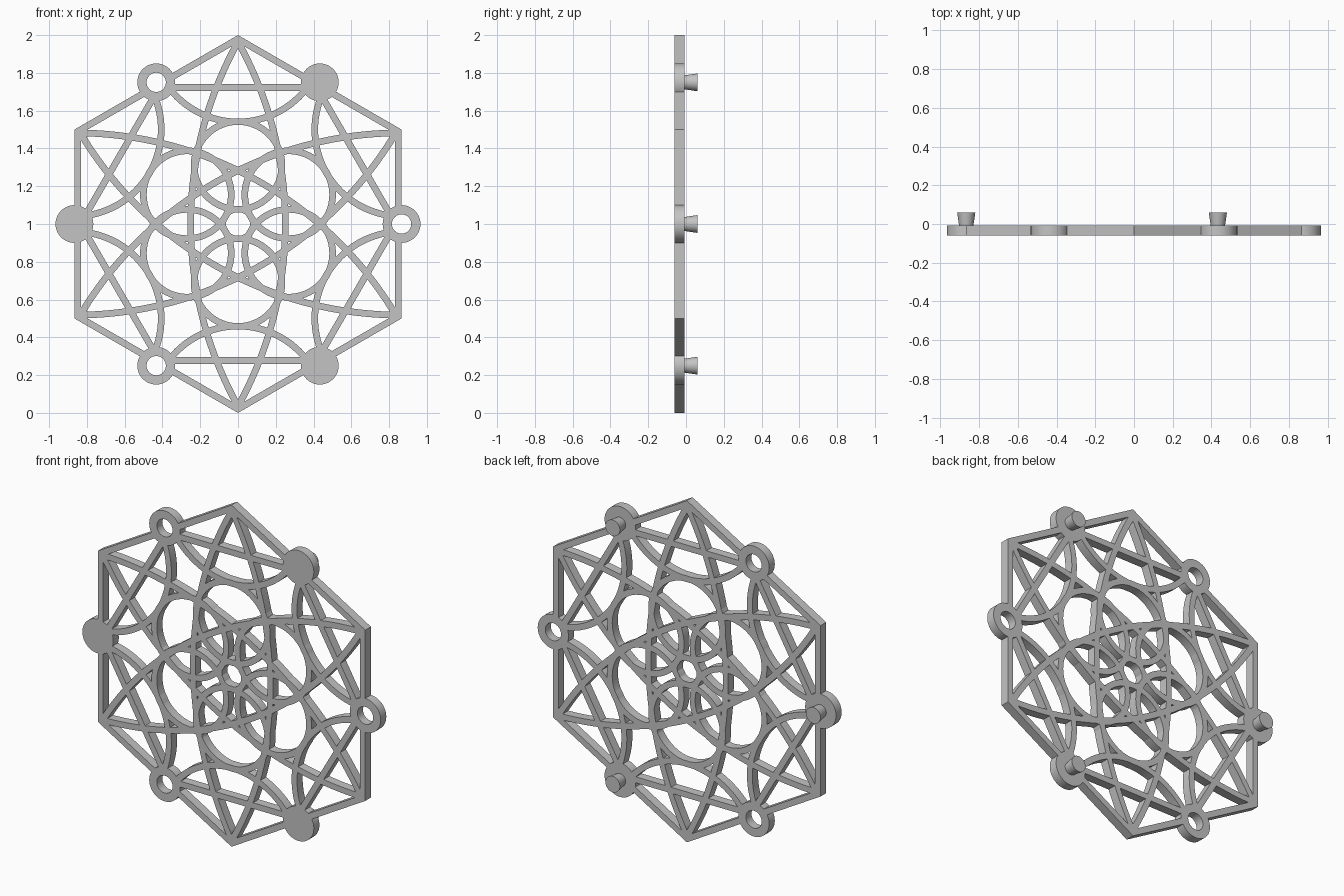
import bpy, bmesh, math
from math import radians, cos, sin, acos, degrees

cube = bpy.data.objects.get("Cube")
if cube:
    bpy.data.objects.remove(cube, do_unlink=True)

FRONT, BACK, PEG_TIP = -0.06, -0.008, 0.06
BAR = 0.035                      # width of every lattice bar
APOTHEM = cos(radians(30))

grey = bpy.data.materials.new("plain grey")
grey.use_nodes = True
colour = (0.55, 0.55, 0.55, 1)
grey.diffuse_color = colour
grey.node_tree.nodes["Principled BSDF"].inputs["Base Color"].default_value = colour


def polar(r, a, centre=(0, 0)):
    return (centre[0] + r * cos(radians(a)), centre[1] + r * sin(radians(a)))


def turn(p, a):
    c, s = cos(radians(a)), sin(radians(a))
    return (p[0] * c - p[1] * s, p[0] * s + p[1] * c)


def arc(centre, r, start, end, n):
    return [polar(r, start + (end - start) * i / n, centre) for i in range(n + 1)]


def strip(bm, outer, inner, angle=0, closed=False):
    """Solid bar between two matching outlines, turned about the middle."""
    rows = []
    for p, q in zip(outer, inner):
        p, q = turn(p, angle), turn(q, angle)
        rows.append([bm.verts.new((v[0], y, v[1] + 1))
                     for v, y in ((p, FRONT), (q, FRONT), (q, BACK), (p, BACK))])
    pairs = list(zip(rows, rows[1:]))
    if closed:
        pairs.append((rows[-1], rows[0]))
    else:
        bm.faces.new(rows[0])
        bm.faces.new(rows[-1])
    for a, b in pairs:
        for i in range(4):
            j = (i + 1) % 4
            bm.faces.new((a[i], a[j], b[j], b[i]))


def ring(bm, centre, r_out, r_in, n=64):
    strip(bm, arc(centre, r_out, 0, 360, n)[:-1],
          arc(centre, r_in, 0, 360, n)[:-1], closed=True)


def disc(bm, centre, r0, r1, y0, y1, n=48):
    """Solid round or tapered boss running along y."""
    ends = [[bm.verts.new((p[0], y, p[1] + 1))
             for p in arc(centre, r, 0, 360, n)[:-1]]
            for r, y in ((r0, y0), (r1, y1))]
    for loop in ends:
        bm.faces.new(loop)
    for i in range(n):
        j = (i + 1) % n
        bm.faces.new((ends[0][i], ends[0][j], ends[1][j], ends[1][i]))


def finish(name, bm):
    bmesh.ops.recalc_face_normals(bm, faces=bm.faces)
    mesh = bpy.data.meshes.new(name)
    bm.to_mesh(mesh)
    bm.free()
    mesh.materials.append(grey)
    ob = bpy.data.objects.new(name, mesh)
    bpy.context.collection.objects.link(ob)
    bpy.ops.object.select_all(action='DESELECT')
    ob.select_set(True)
    bpy.context.view_layer.objects.active = ob
    bpy.ops.object.shade_smooth_by_angle(angle=radians(30))


SIXTHS = range(0, 360, 60)

# Outer frame: mitred half sides that stop inside the connector rings
bm = bmesh.new()
low = APOTHEM - BAR
for a in SIXTHS:
    for side in (1, -1):
        strip(bm, [(APOTHEM, side * 0.5), (APOTHEM, side * 0.07)],
              [(low, side * low / APOTHEM / 2), (low, side * 0.07)], a)
finish("outer_frame", bm)

# Inner straight bars from connector to connector
bm = bmesh.new()
for a in SIXTHS:
    strip(bm, [(-0.36, 0.74), (0.36, 0.74)],
          [(-0.36, 0.74 - BAR), (0.36, 0.74 - BAR)], a)
finish("inner_bars", bm)

# Long pointed ovals joining opposite corners
bm = bmesh.new()
reach = 2 * APOTHEM
inside = degrees(acos(reach / (2 - BAR)))
for a in SIXTHS:
    strip(bm, arc((-reach, 0), 2, -30, 30, 64),
          arc((-reach, 0), 2 - BAR, -inside, inside, 64), a)
finish("long_arcs", bm)

# Arcs around each corner
bm = bmesh.new()
for a in SIXTHS:
    strip(bm, arc((0, 1), 0.477, 218, 322, 40),
          arc((0, 1), 0.477 - BAR, 218, 322, 40), a)
finish("corner_arcs", bm)

# Six overlapping circles and the small hub
bm = bmesh.new()
for a in SIXTHS:
    ring(bm, polar(0.31, a + 30), 0.25, 0.25 - BAR)
finish("petal_circles", bm)

bm = bmesh.new()
ring(bm, (0, 0), 0.09, 0.063, 48)
finish("centre_hub", bm)

# Connectors alternate: open sockets, and solid discs with flared pegs
sockets, discs, pegs = bmesh.new(), bmesh.new(), bmesh.new()
for a in SIXTHS:
    spot = polar(APOTHEM, a)
    if a % 120 == 0:
        ring(sockets, spot, 0.1, 0.051, 48)
    else:
        disc(discs, spot, 0.1, 0.1, FRONT, BACK)
        disc(pegs, spot, 0.037, 0.047, BACK, PEG_TIP)
finish("sockets", sockets)
finish("peg_discs", discs)
finish("pegs", pegs)
